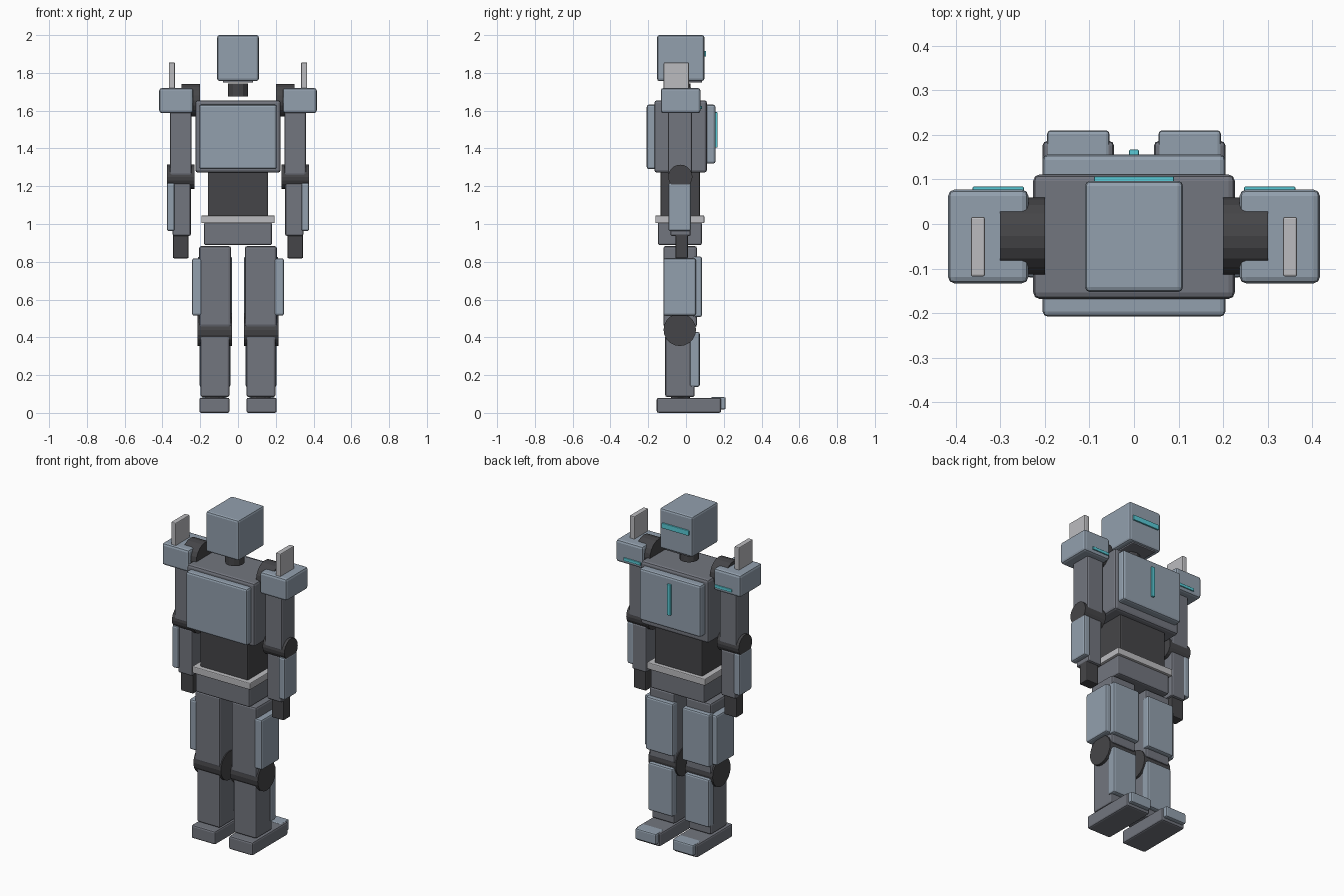
import bpy, bmesh, math
from mathutils import Matrix

if "Cube" in bpy.data.objects:
    bpy.data.objects.remove(bpy.data.objects["Cube"])


def material(name, rgb):
    m = bpy.data.materials.new(name)
    m.diffuse_color = (*rgb, 1)
    m.use_nodes = True
    m.node_tree.nodes["Principled BSDF"].inputs["Base Color"].default_value = m.diffuse_color
    return m


PLATE = material("plate", (0.29, 0.35, 0.42))
FRAME = material("frame", (0.17, 0.18, 0.21))
DARK = material("dark", (0.06, 0.06, 0.065))
SILVER = material("silver", (0.5, 0.5, 0.52))
GLOW = material("glow", (0.1, 0.6, 0.68))


def finish(name, bm, mat, bevel):
    mesh = bpy.data.meshes.new(name)
    bm.to_mesh(mesh)
    bm.free()
    mesh.materials.append(mat)
    ob = bpy.data.objects.new(name, mesh)
    bpy.context.collection.objects.link(ob)
    if bevel:
        mod = ob.modifiers.new("bevel", 'BEVEL')
        mod.width = bevel
        mod.segments = 2
        mod.limit_method = 'ANGLE'
        mod.angle_limit = math.radians(40)
    return ob


def box(name, x, y, z, mat, bevel=0.01):
    """Bevelled box from (min, max) on each axis."""
    bm = bmesh.new()
    size = [b - a for a, b in (x, y, z)]
    mid = [(a + b) / 2 for a, b in (x, y, z)]
    bmesh.ops.create_cube(bm, size=1, matrix=Matrix.Translation(mid) @ Matrix.Diagonal((*size, 1)))
    return finish(name, bm, mat, bevel)


def cylinder(name, centre, r, length, mat, axis='Z', sides=20):
    bm = bmesh.new()
    rot = Matrix.Rotation(math.pi / 2, 4, 'Y') if axis == 'X' else Matrix()
    bmesh.ops.create_cone(bm, cap_ends=True, segments=sides, radius1=r, radius2=r,
                          depth=length, matrix=Matrix.Translation(centre) @ rot)
    return finish(name, bm, mat, 0)


def pair_box(name, x, y, z, mat, bevel=0.01):
    box("right_" + name, x, y, z, mat, bevel)
    box("left_" + name, (-x[1], -x[0]), y, z, mat, bevel)


def pair_joint(name, x, y, z, r):
    for side, s in (("right_", 1), ("left_", -1)):
        cylinder(side + name, (s * (x[0] + x[1]) / 2, y, z), r, x[1] - x[0], DARK, 'X')


# Head and neck
box("head", (-0.11, 0.11), (-0.153, 0.097), (1.757, 2.0), PLATE, 0.012)
box("jaw", (-0.08, 0.08), (-0.03, 0.085), (1.748, 1.8), FRAME, 0.005)
box("visor", (-0.09, 0.09), (0.085, 0.106), (1.886, 1.917), GLOW, 0.003)
cylinder("neck", (0, -0.03, 1.71), 0.054, 0.068, DARK, sides=12)

# Torso
box("torso", (-0.226, 0.226), (-0.168, 0.111), (1.272, 1.655), FRAME, 0.014)
box("back_plate", (-0.205, 0.205), (-0.208, -0.15), (1.29, 1.632), PLATE, 0.012)
box("chest_plate", (-0.205, 0.205), (0.09, 0.156), (1.32, 1.632), PLATE, 0.012)
box("chest_light", (-0.011, 0.011), (0.145, 0.167), (1.405, 1.592), GLOW, 0.003)
box("abdomen", (-0.16, 0.16), (-0.136, 0.074), (1.03, 1.29), DARK, 0.008)
box("belt", (-0.194, 0.194), (-0.162, 0.097), (1.004, 1.045), SILVER, 0.005)
box("pelvis", (-0.18, 0.18), (-0.149, 0.084), (0.888, 1.01), FRAME, 0.01)

# Arms
pair_joint("shoulder_joint", (0.2, 0.3), -0.027, 1.655, 0.086)
pair_box("shoulder_armour", (0.237, 0.417), (-0.133, 0.077), (1.587, 1.72), PLATE, 0.014)
pair_box("shoulder_fin", (0.334, 0.366), (-0.118, 0.016), (1.69, 1.855), SILVER, 0.005)
pair_box("shoulder_light", (0.247, 0.362), (0.06, 0.084), (1.608, 1.626), GLOW, 0.003)
pair_box("upper_arm", (0.245, 0.36), (-0.095, 0.033), (1.257, 1.62), FRAME)
pair_joint("elbow", (0.23, 0.376), -0.03, 1.25, 0.064)
pair_box("forearm", (0.25, 0.346), (-0.082, 0.025), (0.936, 1.217), FRAME)
pair_box("forearm_armour", (0.335, 0.377), (-0.093, 0.026), (0.963, 1.217), PLATE)
pair_box("hand", (0.262, 0.344), (-0.056, 0.01), (0.818, 0.95), DARK, 0.006)

# Legs
pair_box("thigh", (0.037, 0.206), (-0.12, 0.058), (0.455, 0.883), FRAME, 0.012)
pair_box("thigh_side_armour", (0.19, 0.243), (-0.12, 0.052), (0.515, 0.818), PLATE)
pair_box("thigh_front_armour", (0.031, 0.213), (0.035, 0.084), (0.508, 0.828), PLATE)
pair_joint("knee", (0.031, 0.215), -0.033, 0.44, 0.086)
pair_box("shin", (0.046, 0.198), (-0.11, 0.046), (0.084, 0.412), FRAME)
pair_box("shin_armour", (0.04, 0.204), (0.02, 0.073), (0.138, 0.428), PLATE)
pair_box("foot", (0.045, 0.205), (-0.155, 0.186), (0, 0.08), FRAME)
pair_box("toe_cap", (0.055, 0.195), (0.13, 0.21), (0.018, 0.083), PLATE, 0.008)
cylinder("right_ankle", (0.122, -0.03, 0.08), 0.05, 0.04, DARK)
cylinder("left_ankle", (-0.122, -0.03, 0.08), 0.05, 0.04, DARK)
